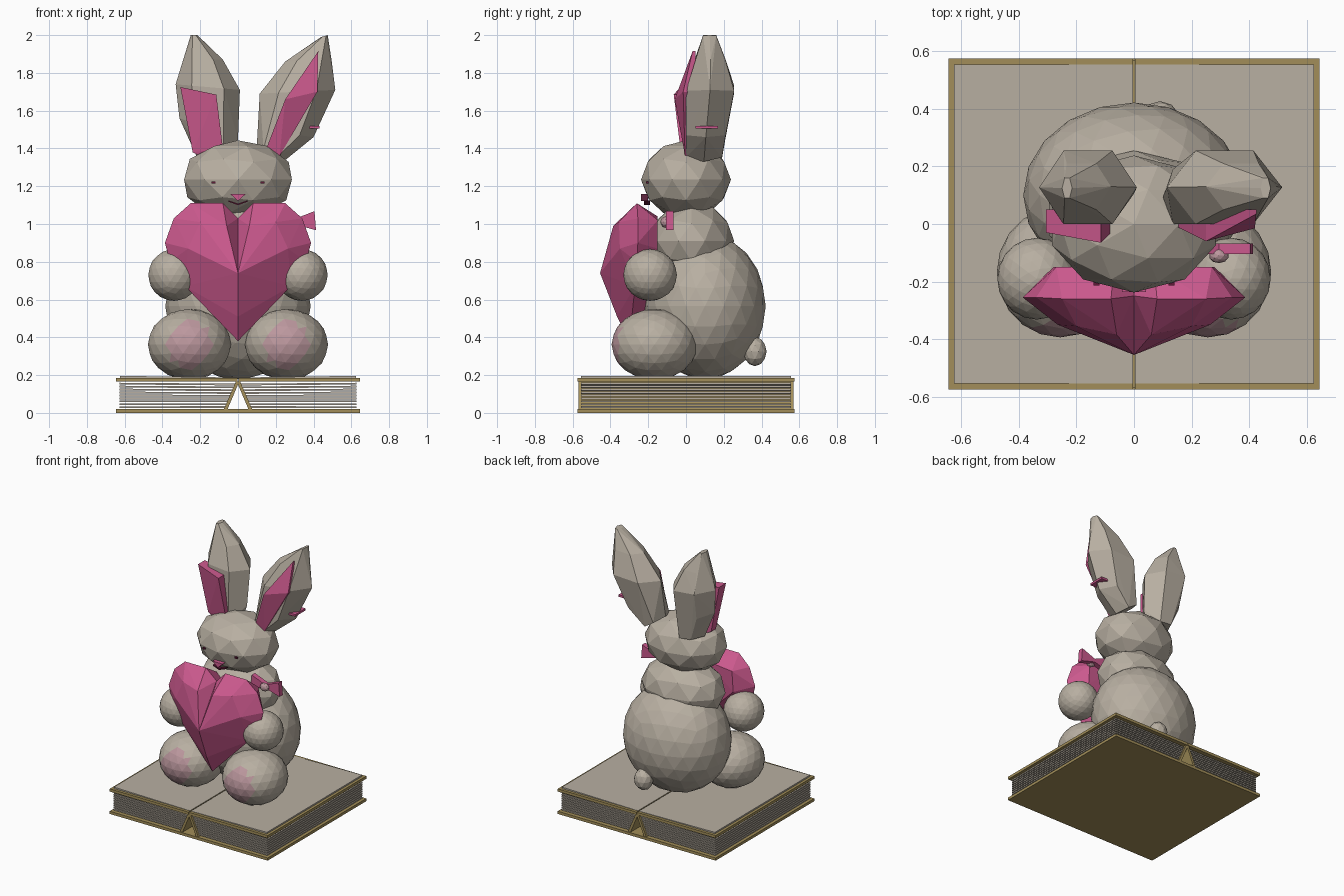
import bpy, bmesh
from mathutils import Vector, Matrix

cube = bpy.data.objects.get("Cube")
if cube:
    bpy.data.objects.remove(cube, do_unlink=True)


def material(name, r, g, b):
    m = bpy.data.materials.new(name)
    m.use_nodes = True
    m.diffuse_color = (r, g, b, 1)
    m.node_tree.nodes["Principled BSDF"].inputs["Base Color"].default_value = (r, g, b, 1)
    return m


TAUPE = material("taupe", 0.48, 0.43, 0.36)
PINK = material("deep_pink", 0.6, 0.1, 0.27)
PALE = material("pale_pink", 0.5, 0.31, 0.34)
GOLD = material("antique_gold", 0.36, 0.27, 0.1)
DARK = material("dark_rose", 0.12, 0.01, 0.04)


def finish(bm, name, *mats):
    bmesh.ops.recalc_face_normals(bm, faces=bm.faces)
    mesh = bpy.data.meshes.new(name)
    bm.to_mesh(mesh)
    bm.free()
    for m in mats:
        mesh.materials.append(m)
    ob = bpy.data.objects.new(name, mesh)
    bpy.context.scene.collection.objects.link(ob)
    return ob


def ball(name, centre, radii, mat, level=3, pad=None):
    """Faceted ellipsoid; pad colours the middle of its front."""
    bm = bmesh.new()
    bmesh.ops.create_icosphere(bm, subdivisions=level, radius=1)
    if pad:
        for f in bm.faces:
            c = f.calc_center_median()
            if c.y < 0 and (c.x / 0.54) ** 2 + (c.z / 0.64) ** 2 < 1:
                f.material_index = 1
    bm.transform(Matrix.Translation(centre) @ Matrix.Diagonal((*radii, 1)))
    return finish(bm, name, mat, *([pad] if pad else []))


def hull(name, points, mat):
    """Convex solid around a few corner points."""
    bm = bmesh.new()
    for p in points:
        bm.verts.new(p)
    bmesh.ops.convex_hull(bm, input=bm.verts)
    bmesh.ops.delete(bm, geom=[v for v in bm.verts if not v.link_faces], context='VERTS')
    bmesh.ops.dissolve_limit(bm, angle_limit=0.01, verts=bm.verts, edges=bm.edges)
    return finish(bm, name, mat)


def prism(name, outline, y0, y1, mat):
    """Outline in x and z, extruded along y."""
    return hull(name, [(x, y, z) for x, z in outline for y in (y0, y1)], mat)


def box(name, x0, x1, y0, y1, z0, z1, mat):
    return prism(name, [(x, z) for x in (x0, x1) for z in (z0, z1)], y0, y1, mat)


# Book: covers, slanted spine walls and fanned pages
W, D = 0.645, 0.575
box("bottom_cover", -W, W, -D, D, 0, 0.02, GOLD)
for side, s in (("left", 1), ("right", -1)):
    box(side + "_top_cover", s * 0.003, s * W, -D, D, 0.165, 0.185, GOLD)
    prism(side + "_spine_wall", [(s * x, z) for x, z in
          ((0.055, 0.02), (0.075, 0.02), (0.012, 0.165), (0, 0.165), (0, 0.15))],
          -0.57, 0.57, GOLD)
    for i in range(9):
        outer, inner = 0.025 + i * 0.0157, 0.027 + i * 0.0148
        x = 0.08 - inner * 0.44
        prism(f"{side}_page_{i + 1}", [(s * a, z + t) for a, z in
              ((x, inner), (0.628, outer)) for t in (0, 0.009)],
              -0.555, 0.555, TAUPE)
    prism(side + "_open_page", [(s * a, z) for a, z in
          ((0.004, 0.172), (0.004, 0.187), (0.625, 0.172), (0.625, 0.196))],
          -0.555, 0.555, TAUPE)

# Body
ball("body", (0, 0.1, 0.565), (0.385, 0.322, 0.387), TAUPE)
ball("neck", (0, 0.03, 0.91), (0.31, 0.225, 0.21), TAUPE, 2)
ball("head", (0, 0, 1.235), (0.3, 0.238, 0.208), TAUPE, 2)
ball("tail", (0.09, 0.365, 0.325), (0.068, 0.062, 0.078), TAUPE, 2)
for side, s in (("left", 1), ("right", -1)):
    ball(side + "_arm", (s * 0.338, -0.19, 0.73), (0.137, 0.142, 0.137), TAUPE)
    ball(side + "_foot", (s * 0.257, -0.167, 0.362), (0.22, 0.227, 0.188), TAUPE, 3, PALE)

# Ears: hulls of hexagonal sections from base to tip
DEPTHS = ((0, 0.19), (0, 0.21), (0, 0.255), (0.05, 0.21), (0.09, 0.16))


def ear(name, sections):
    pts = []
    for (xa, za, xb, zb), (front, back) in zip(sections, DEPTHS):
        a, b = Vector((xa, 0, za)), Vector((xb, 0, zb))
        for t, y in ((0, 0.5), (0.25, 0), (0.75, 0), (1, 0.5), (0.75, 1), (0.25, 1)):
            p = a.lerp(b, t)
            p.y = front + (back - front) * y
            pts.append(p)
    hull(name, pts, TAUPE)


ear("left_ear", ((0.1, 1.42, 0.24, 1.33), (0.105, 1.5, 0.4, 1.46),
                 (0.115, 1.69, 0.515, 1.71), (0.25, 1.86, 0.495, 1.87),
                 (0.44, 1.99, 0.475, 2)))
ear("right_ear", ((-0.22, 1.36, -0.03, 1.34), (-0.31, 1.56, 0, 1.45),
                  (-0.33, 1.74, 0.01, 1.71), (-0.285, 1.87, -0.08, 1.87),
                  (-0.25, 2, -0.215, 2)))


def inner_ear(name, front):
    hull(name, front + [(x, 0.05, z) for x, y, z in front], PINK)


inner_ear("left_inner_ear", [(0.425, 0.035, 1.915), (0.42, -0.015, 1.7),
          (0.22, -0.005, 1.36), (0.15, -0.01, 1.4), (0.25, -0.06, 1.66)])
inner_ear("right_inner_ear", [(-0.305, -0.03, 1.725), (-0.115, -0.065, 1.685),
          (-0.08, -0.03, 1.4), (-0.2, -0.005, 1.36), (-0.24, -0.005, 1.38)])
box("left_ear_strip", 0.3, 0.432, 0.05, 0.17, 1.505, 1.52, PINK)

# Face
for side, s in (("left", 1), ("right", -1)):
    box(side + "_eye", s * 0.12, s * 0.14, -0.213, -0.19, 1.214, 1.225, DARK)
    prism(side + "_mouth", [(0, 1.1), (0, 1.108), (s * 0.05, 1.118), (s * 0.05, 1.125)],
          -0.222, -0.19, DARK)
prism("nose", [(-0.042, 1.16), (0.042, 1.16), (0, 1.122)], -0.237, -0.2, PINK)

# Heart: two faceted lobes meeting in a crease
for side, s in (("left", 1), ("right", -1)):
    rim = [(0, -0.3, 0.38), (0.28, -0.27, 0.67), (0.36, -0.26, 0.8), (0.387, -0.255, 0.9),
           (0.34, -0.255, 1.03), (0.25, -0.26, 1.11), (0.08, -0.26, 1.11), (0, -0.25, 1.03)]
    front = [(0, -0.455, 0.74), (0.265, -0.35, 0.87), (0.2, -0.355, 1.01),
             (0.06, -0.385, 0.99), (0, -0.365, 0.51)]
    back = [(0.27, -0.15, 1.02), (0.07, -0.15, 1.04), (0.28, -0.15, 0.87),
            (0, -0.17, 0.6), (0, -0.16, 0.98)]
    hull(side + "_heart_lobe", [(s * x, y, z) for x, y, z in rim + front + back], PINK)

# Bow at the neck
for side, s in (("left", 1), ("right", -1)):
    prism(side + "_bow_wing", [(0.295 + s * x, z) for x, z in
          ((0, 1.0), (0, 1.025), (0.11, 1.068), (0.118, 0.967))], -0.105, -0.067, PINK)
ball("bow_knot", (0.295, -0.11, 1.01), (0.035, 0.026, 0.03), PALE, 2)
